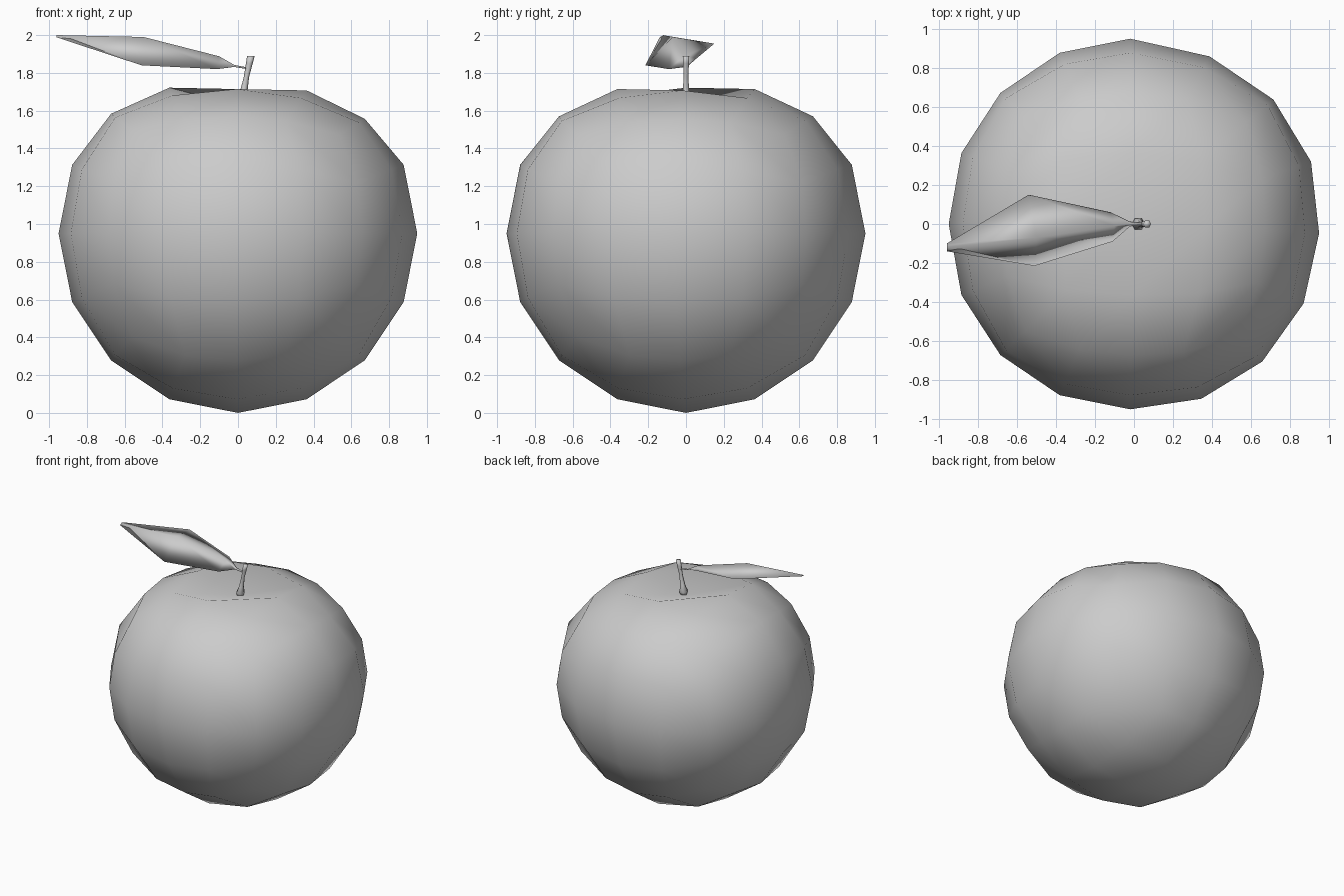
import bpy, bmesh, math
from mathutils import Vector

cube = bpy.data.objects.get("Cube")
if cube:
    bpy.data.objects.remove(cube, do_unlink=True)

# One plain grey for the whole fruit
GREY = (0.6, 0.6, 0.6, 1)
grey = bpy.data.materials.new("plain_grey")
grey.use_nodes = True
grey.diffuse_color = GREY
grey.node_tree.nodes["Principled BSDF"].inputs["Base Color"].default_value = GREY


def finish(name, bm):
    """Turn a bmesh into a smooth grey object."""
    bmesh.ops.recalc_face_normals(bm, faces=bm.faces)
    for face in bm.faces:
        face.smooth = True
    mesh = bpy.data.meshes.new(name)
    bm.to_mesh(mesh)
    bm.free()
    mesh.materials.append(grey)
    obj = bpy.data.objects.new(name, mesh)
    bpy.context.collection.objects.link(obj)
    return obj


def loft(name, rings):
    """Skin a list of closed rings and cap both ends."""
    bm = bmesh.new()
    loops = [[bm.verts.new(p) for p in ring] for ring in rings]
    count = len(loops[0])
    for a, b in zip(loops, loops[1:]):
        for i in range(count):
            j = (i + 1) % count
            bm.faces.new((a[i], a[j], b[j], b[i]))
    bm.faces.new(loops[0])
    bm.faces.new(loops[-1])
    return finish(name, bm)


# Fruit body: a subdivided cube rounded to a ball, flattened and dimpled on top
RADIUS = 0.95
bm = bmesh.new()
bmesh.ops.create_cube(bm, size=2)
bmesh.ops.subdivide_edges(bm, edges=bm.edges[:], cuts=3, use_grid_fill=True)
for v in bm.verts:
    p = Vector([math.tan(c * math.pi / 4) for c in v.co]).normalized() * RADIUS
    pole = p.z > 0.94
    if p.z > 0.5:
        p.z -= 0.3 * (p.z - 0.5) + 0.02 * p.x
    if pole:
        p.z -= 0.14
    # slight hand-made unevenness
    p.y -= 0.05 * max(p.x, 0)
    p.x += 0.13 * max(p.x, 0) * max(p.y, 0) - 0.02 * abs(p.y)
    v.co = p + Vector((0, 0, RADIUS))
finish("fruit_body", bm)

# Stem: thin six-sided stalk with a wider foot and tip, as (x, z, radius)
stem_path = [(0.02, 1.62, 0.022), (0.022, 1.65, 0.034), (0.03, 1.70, 0.02),
             (0.045, 1.78, 0.014), (0.06, 1.85, 0.018), (0.068, 1.89, 0.02)]
loft("stem", [[(x + r * math.cos(k * math.tau / 6), r * math.sin(k * math.tau / 6), z)
               for k in range(6)] for x, z, r in stem_path])

# Leaf: front edge, ridge and back edge of each section, with a thin underside
sections = [
    ((0.045, -0.008, 1.822), (0.045, 0, 1.83), (0.045, 0.008, 1.824)),
    ((-0.02, -0.012, 1.832), (-0.02, 0, 1.842), (-0.02, 0.012, 1.838)),
    ((-0.11, -0.09, 1.82), (-0.10, -0.01, 1.888), (-0.12, 0.06, 1.88)),
    ((-0.51, -0.215, 1.84), (-0.50, -0.07, 1.99), (-0.54, 0.15, 1.955)),
    ((-0.96, -0.14, 1.988), (-0.96, -0.12, 2.0), (-0.96, -0.10, 1.996)),
]
rings = []
for front, ridge, back in sections:
    under = Vector(ridge) - Vector((0, 0, 0.1 * (back[1] - front[1]) + 0.008))
    rings.append([front, ridge, back, under])
loft("leaf", rings)
